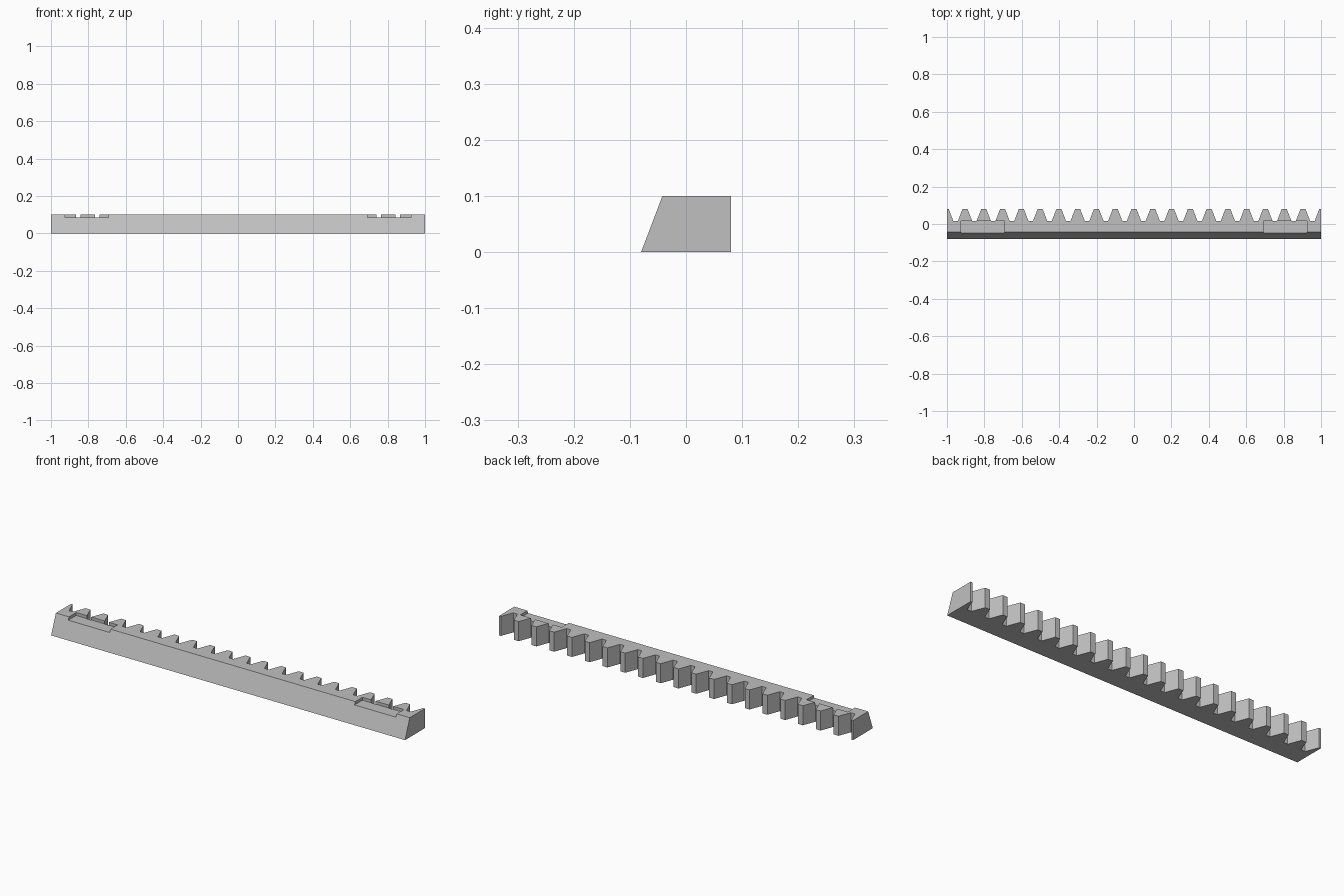
import bpy
import bmesh
from mathutils import Matrix

cube = bpy.data.objects.get("Cube")
if cube:
    bpy.data.objects.remove(cube, do_unlink=True)

HEIGHT = 0.1
FRONT, FRONT_TOP, ROOT, TIP = -0.08, -0.042, 0.015, 0.08
PITCH, TIP_HALF, ROOT_HALF = 0.1004, 0.0135, 0.0385

steel = bpy.data.materials.new("light_grey_steel")
steel.use_nodes = True
steel.diffuse_color = (0.53, 0.53, 0.53, 1)
steel.node_tree.nodes["Principled BSDF"].inputs["Base Color"].default_value = steel.diffuse_color


def make_object(name, bm):
    bmesh.ops.recalc_face_normals(bm, faces=bm.faces)
    mesh = bpy.data.meshes.new(name)
    bm.to_mesh(mesh)
    bm.free()
    mesh.materials.append(steel)
    obj = bpy.data.objects.new(name, mesh)
    bpy.context.collection.objects.link(obj)
    return obj


# Toothed outline, with the end teeth cut off square
outline = [(-1, FRONT), (-1, TIP)]
for i in range(-10, 11):
    for dx, y in ((-ROOT_HALF, ROOT), (-TIP_HALF, TIP), (TIP_HALF, TIP), (ROOT_HALF, ROOT)):
        x = i * PITCH + dx
        if abs(x) < 1:
            outline.append((x, y))
outline += [(1, TIP), (1, FRONT)]

# Extrude upward and lean the front face back
bm = bmesh.new()
base = bm.faces.new([bm.verts.new((x, y, 0)) for x, y in outline])
top = bmesh.ops.extrude_face_region(bm, geom=[base], use_keep_orig=True)["geom"]
for v in top:
    if isinstance(v, bmesh.types.BMVert):
        v.co.z = HEIGHT
        if v.co.y < FRONT + 0.001:
            v.co.y = FRONT_TOP
rack = make_object("toothed_rack", bm)

# Shallow pockets near both ends of the top, open at the front
bm = bmesh.new()
for side in (-1, 1):
    bmesh.ops.create_cube(bm, size=1, matrix=Matrix.Translation((side * 0.809, -0.042, 0.11))
                          @ Matrix.Diagonal((0.234, 0.116, 0.05, 1)))
cutter = make_object("pocket_cutter", bm)
cutter.hide_render = True
cutter.hide_viewport = True
cutter.display_type = 'WIRE'

cut = rack.modifiers.new("pockets", 'BOOLEAN')
cut.operation = 'DIFFERENCE'
cut.solver = 'EXACT'
cut.object = cutter
